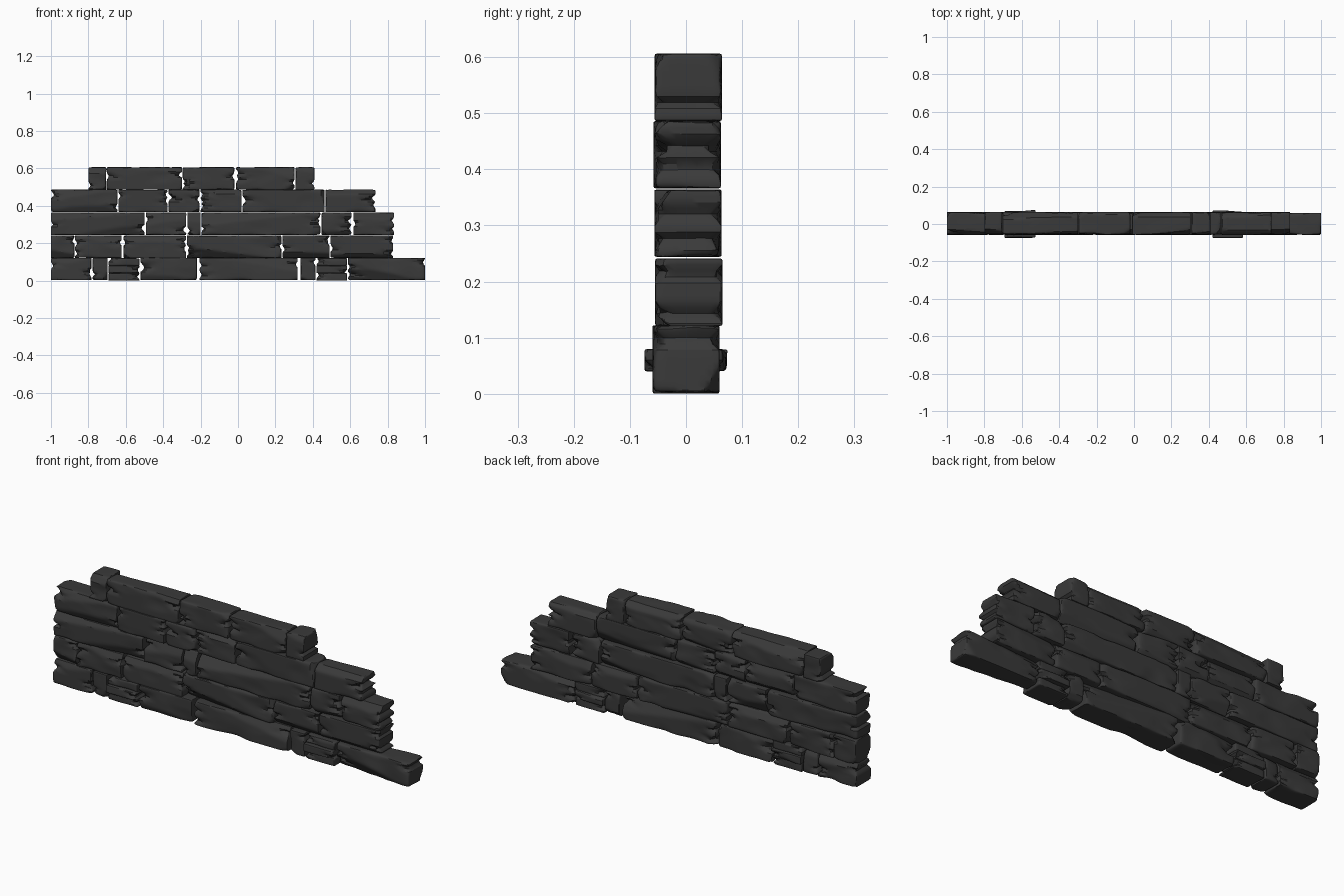
import bpy, bmesh, math, random
from mathutils import Vector, noise

if "Cube" in bpy.data.objects:
    bpy.data.objects.remove(bpy.data.objects["Cube"])

random.seed(7)
mat = bpy.data.materials.new("dark_stone")
mat.diffuse_color = (0.042, 0.042, 0.042, 1)
mat.use_nodes = True
mat.node_tree.nodes["Principled BSDF"].inputs["Base Color"].default_value = mat.diffuse_color


def cuts(h, step):
    """Cut positions across [-h, h], tighter near both ends."""
    n = max(2, round(2 * h / step))
    c = [-h + 2 * h * i / n for i in range(1, n)]
    return c + [-h + 0.004, h - 0.004]


def grid_box(half, steps):
    bm = bmesh.new()
    bmesh.ops.create_cube(bm, size=2)
    for v in bm.verts:
        v.co = Vector(v.co[i] * half[i] for i in range(3))
    for axis in range(3):
        n = Vector((0, 0, 0))
        n[axis] = 1
        for c in cuts(half[axis], steps[axis]):
            bmesh.ops.bisect_plane(bm, geom=bm.verts[:] + bm.edges[:] + bm.faces[:],
                                   plane_co=n * c, plane_no=n, dist=1e-5)
    return bm


def worn_block(name, x0, x1, y0, y1, z0, z1, wear=0.022, chips=7, cracks=2):
    half = Vector((x1 - x0, y1 - y0, z1 - z0)) / 2
    centre = Vector((x0 + x1, y0 + y1, z0 + z1)) / 2
    seed = Vector((random.uniform(0, 50), random.uniform(0, 50), random.uniform(0, 50)))
    bm = grid_box(half, (0.018, 0.014, 0.011))
    hx, hy, hz = half

    # flat chips knocked off corners and along the long edges
    planes = []
    for k in range(chips):
        sx, sy, sz = (random.choice((-1, 1)) for _ in range(3))
        if k % 3 < 2:
            n = Vector((sx * random.uniform(.3, 1), sy * random.uniform(.5, 1), sz * random.uniform(.2, 1)))
            o = Vector((sx * hx, sy * hy, sz * hz))
        else:
            n = Vector((random.uniform(-.12, .12), sy, sz * random.uniform(.4, 1)))
            o = Vector((random.uniform(-.7, .7) * hx, sy * hy, sz * hz))
        n.normalize()
        planes.append((o - n * random.uniform(.008, .022) * min(1, hz / .05), n))

    # wedge cracks running in from the ends
    grooves = [(random.choice((-1, 1)), random.uniform(-.6, .6) * hz,
                min(random.uniform(.05, .11), hx), random.uniform(.008, .013))
               for _ in range(cracks)]

    for v in bm.verts:
        p = v.co.copy()
        # uneven rounding of edges
        r = 0.003 + wear * max(0, noise.noise(p * 9 + seed) + .1)
        r = min(r, .5 * min(half))
        q = Vector(max(-half[i] + r, min(half[i] - r, p[i])) for i in range(3))
        d = p - q
        if d.length > 1e-7:
            p = q + d.normalized() * r
        # gentle hollows in the faces
        p.y *= 1 - .16 * max(0, noise.noise(Vector((p.x * 7, v.co.y * 4, p.z * 12)) + seed))
        p.z *= 1 - .06 * max(0, noise.noise(Vector((p.x * 9, p.y * 12, v.co.z * 4)) - seed))
        for o, n in planes:
            e = (p - o).dot(n)
            if e > 0:
                p -= n * e
        for s, gz, length, width in grooves:
            t = 1 - (hx - s * p.x) / length
            if t > 0:
                k = max(0, 1 - abs(p.z - gz - .006 * math.sin(p.x * 60)) / (width * (.5 + t)))
                p.y -= math.copysign(.02 * t * k, p.y) if abs(p.y) > .03 else 0
                p.x -= s * .014 * k * max(0, t - .6) / .4
        v.co = p
    bmesh.ops.recalc_face_normals(bm, faces=bm.faces)
    mesh = bpy.data.meshes.new(name)
    bm.to_mesh(mesh)
    bm.free()
    mesh.materials.append(mat)
    ob = bpy.data.objects.new(name, mesh)
    ob.location = centre
    bpy.context.collection.objects.link(ob)
    return ob


# courses: (bottom z, y offset, [(left, right), ...])
courses = [
    (0.002, 0.0, [(-1, -.783), (-.778, -.698), (-.522, -.22), (-.206, .318), (.334, .414), (.588, 1)]),
    (0.121, .005, [(-1, -.875), (-.872, -.622), (-.612, -.277), (-.274, .233), (.238, .49), (.495, .83)]),
    (0.244, .0035, [(-1, -.5), (-.492, -.277), (-.271, -.2), (-.195, .44), (.447, .607), (.617, .835)]),
    (0.366, .002, [(-1, -.645), (-.64, -.377), (-.372, -.206), (-.2, .02), (.024, .463), (.468, .735)]),
    (0.486, .004, [(-.8, -.705), (-.702, -.299), (-.296, -.02), (-.01, .303), (.307, .408)]),
]
parts = []
for c, (z, dy, bricks) in enumerate(courses):
    for b, (x0, x1) in enumerate(bricks):
        small = x1 - x0 < .13
        parts.append(worn_block(f"stone_course{c + 1}_{b + 1}", x0, x1, -.06 + dy, .06 + dy,
                                z, z + .12, cracks=1 if small else 3, chips=4 if small else 8))

# two stacks of three slabs in the bottom course, middle slab sticking out
for side, (x0, x1) in (("left", (-.692, -.527)), ("right", (.42, .584))):
    for i, hy in enumerate((.059, .074, .059)):
        parts.append(worn_block(f"slab_{side}_{i + 1}", x0, x1, -hy, hy,
                                .04 * i, .04 * i + .0395, wear=.012, chips=5, cracks=1))

bpy.ops.object.select_all(action='DESELECT')
for ob in parts:
    ob.select_set(True)
bpy.context.view_layer.objects.active = parts[0]
bpy.ops.object.shade_smooth_by_angle(angle=math.radians(32))
